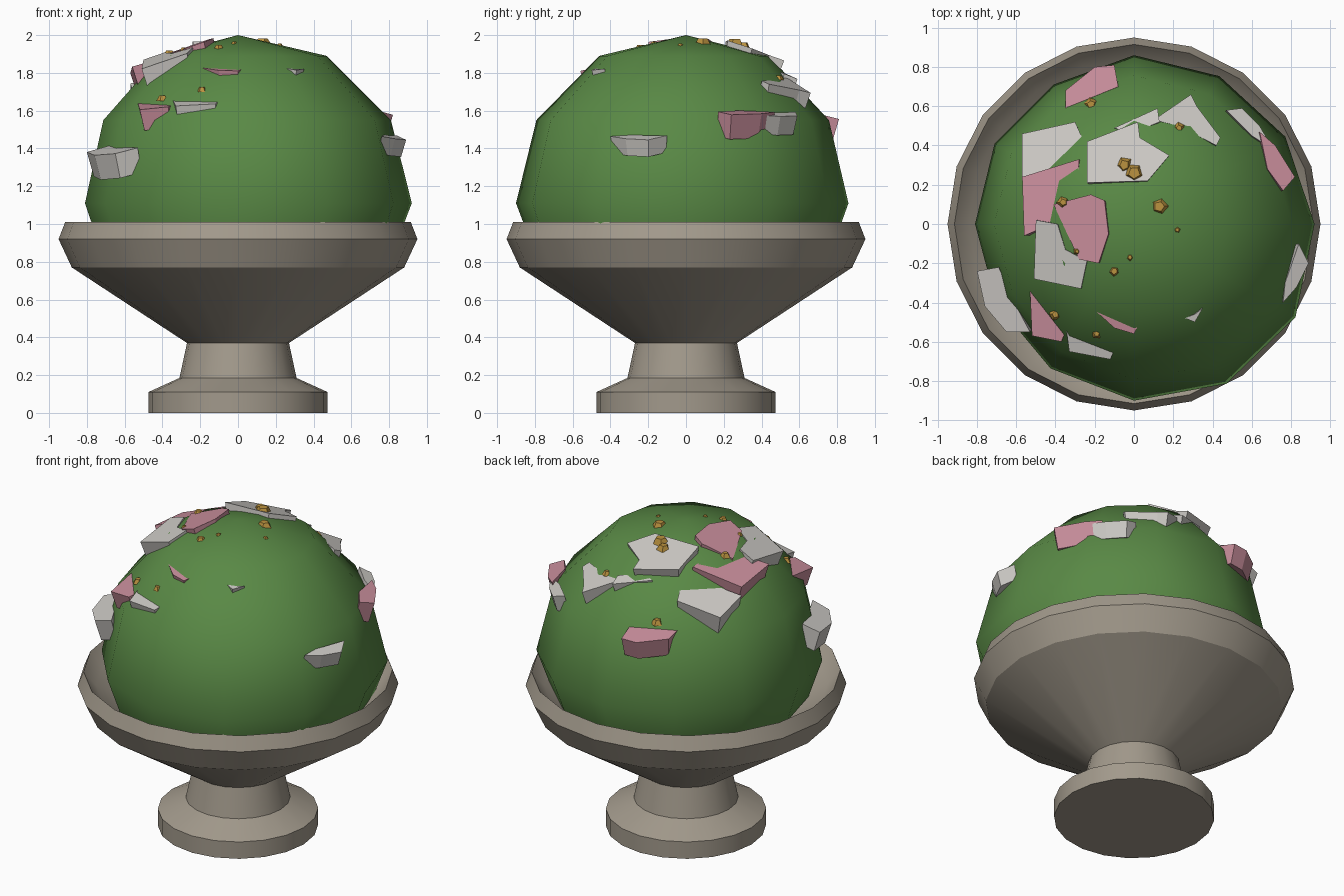
import bpy, bmesh, math, random
from mathutils import Vector

if "Cube" in bpy.data.objects:
    bpy.data.objects.remove(bpy.data.objects["Cube"])
random.seed(4)


def material(name, rgb):
    m = bpy.data.materials.new(name)
    m.diffuse_color = (*rgb, 1)
    m.use_nodes = True
    m.node_tree.nodes["Principled BSDF"].inputs["Base Color"].default_value = m.diffuse_color
    return m


STONE = material("stone", (0.36, 0.32, 0.26))
GREEN = material("leaf_green", (0.1, 0.25, 0.06))
WHITE = material("white_petal", (0.6, 0.58, 0.55))
PINK = material("pink_petal", (0.58, 0.27, 0.33))
GOLD = material("gold", (0.5, 0.29, 0.05))


def finish(bm, name, mat, smooth=None):
    bmesh.ops.remove_doubles(bm, verts=bm.verts, dist=0.0005)
    bmesh.ops.recalc_face_normals(bm, faces=bm.faces)
    me = bpy.data.meshes.new(name)
    bm.to_mesh(me)
    bm.free()
    ob = bpy.data.objects.new(name, me)
    bpy.context.collection.objects.link(ob)
    me.materials.append(mat)
    if smooth:
        bpy.ops.object.select_all(action='DESELECT')
        ob.select_set(True)
        bpy.context.view_layer.objects.active = ob
        bpy.ops.object.shade_smooth_by_angle(angle=math.radians(smooth))
    return ob


def loft(bm, profile, radii):
    """Stack rings of (scale, z); radii gives the radius per side."""
    n = len(radii)
    rings = [[bm.verts.new((s * r * math.cos(2 * math.pi * i / n),
                            s * r * math.sin(2 * math.pi * i / n), z))
              for i, r in enumerate(radii)] for s, z in profile]
    for a, b in zip(rings, rings[1:]):
        for i in range(n):
            j = (i + 1) % n
            bm.faces.new((a[i], a[j], b[j], b[i]))
    bm.faces.new(rings[0][::-1])
    bm.faces.new(rings[-1])


# Stone urn: foot, neck, flared bowl, rim and shallow inside
bm = bmesh.new()
loft(bm, [(.475, 0), (.475, .11), (.31, .185), (.27, .37), (.88, .77),
          (.95, .92), (.915, 1.01), (.84, .92), (.6, .8)], [1] * 20)
finish(bm, "urn", STONE, 25)

# Slightly uneven twelve-sided dome of foliage
RADII = [.92, .89, .87, .86, .82, .82, .81, .81, .85, .90, .94, .95]
bm = bmesh.new()
loft(bm, [(.9, .87), (1, 1.11), (.88, 1.55), (.51, 1.89), (.0001, 2.0)], RADII)
dome = finish(bm, "foliage", GREEN, 60)


# Blossoms: angular slabs leaning outward with the dome
def blossom(name, mat, z, slope, thick, *pts):
    pts = [Vector((*p, 0)) for p in pts]
    c = sum(pts, Vector()) / len(pts)
    out = c.normalized()
    bm = bmesh.new()
    top, low = [], []
    for p in pts:
        p.z = z - slope * (p - c).dot(out)
        q = Vector((c.x, c.y, p.z)).lerp(p, .93) - out * thick * .25
        q.z = p.z - thick
        top.append(bm.verts.new(p))
        low.append(bm.verts.new(q))
    n = len(pts)
    bm.faces.new(top)
    bm.faces.new(low[::-1])
    for i in range(n):
        j = (i + 1) % n
        bm.faces.new((top[i], low[i], low[j], top[j]))
    finish(bm, name, mat)


blossom("white_blossom_left", WHITE, 1.39, .3, .13, (-.80, -.24), (-.69, -.22),
        (-.61, -.40), (-.53, -.55), (-.65, -.55), (-.76, -.42))
blossom("pink_blossom_front", PINK, 1.63, .2, .11, (-.53, -.34), (-.38, -.42),
        (-.33, -.5), (-.37, -.6), (-.52, -.57))
blossom("white_blossom_front", WHITE, 1.65, .3, .11, (-.35, -.5), (-.23, -.52),
        (-.10, -.64), (-.12, -.69), (-.33, -.65))
blossom("pink_bud_front", PINK, 1.82, .2, .05, (-.21, -.43), (-.13, -.45),
        (.02, -.52), (0, -.56), (-.1, -.53))
blossom("white_blossom_upper_front", WHITE, 1.90, .4, .06, (-.27, -.37),
        (-.23, -.18), (-.1, -.17), (-.02, -.25), (-.03, -.41))
blossom("white_blossom_upper_left", WHITE, 1.89, .4, .11, (-.50, .02),
        (-.39, 0), (-.35, -.13), (-.24, -.19), (-.27, -.33), (-.51, -.28))
blossom("pink_blossom_top", PINK, 1.95, .35, .08, (-.41, .10), (-.22, .15),
        (-.15, .12), (-.13, -.05), (-.18, -.2), (-.28, -.18))
blossom("pink_blossom_side", PINK, 1.86, .35, .13, (-.57, .24), (-.28, .33),
        (-.29, .12), (-.42, 0), (-.56, -.06))
blossom("white_blossom_side", WHITE, 1.75, .4, .12, (-.57, .46), (-.3, .52),
        (-.26, .43), (-.33, .3), (-.57, .24))
blossom("pink_blossom_back", PINK, 1.57, .25, .12, (-.35, .68), (-.2, .8),
        (-.1, .81), (-.08, .70), (-.35, .59))
blossom("white_blossom_top", WHITE, 1.92, .35, .08, (-.24, .42), (.02, .52),
        (.03, .44), (.18, .35), (.07, .22), (-.24, .21))
blossom("white_petal_back", WHITE, 1.80, .4, .06, (-.1, .49), (.12, .59),
        (.13, .52), (-.02, .46))
blossom("white_blossom_back", WHITE, 1.74, .4, .08, (.10, .53), (.29, .66),
        (.32, .6), (.44, .44), (.42, .40), (.23, .5))
blossom("white_blossom_right_back", WHITE, 1.58, .3, .1, (.47, .58), (.55, .59),
        (.64, .5), (.71, .38), (.6, .45))
blossom("pink_blossom_right", PINK, 1.59, .2, .13, (.64, .47), (.72, .4),
        (.82, .24), (.76, .17), (.68, .28))
blossom("white_blossom_right", WHITE, 1.46, .3, .09, (.84, -.10), (.89, -.2),
        (.83, -.32), (.76, -.40), (.77, -.3))
blossom("white_bud_front", WHITE, 1.82, .2, .03, (.26, -.48), (.31, -.46),
        (.35, -.43), (.31, -.5))

# Gold flower centres, dropped onto whatever surface lies below
bpy.context.view_layer.update()
targets = [o for o in bpy.context.scene.objects if o.name != "urn"]
for i, (x, y, r) in enumerate([(-.22, .61, .04), (-.05, .3, .05), (0, .26, .06),
                               (.23, .49, .03), (.13, .09, .055), (.22, -.03, .02),
                               (-.36, .11, .035), (-.02, -.17, .02),
                               (-.1, -.24, .035), (-.29, -.14, .02),
                               (-.4, -.46, .035), (-.19, -.56, .03)]):
    z = max(h[1].z for h in (o.ray_cast((x, y, 3), (0, 0, -1)) for o in targets)
            if h[0])
    bm = bmesh.new()
    bmesh.ops.create_cone(bm, cap_ends=True, segments=5, radius1=r,
                          radius2=r * .5, depth=r)
    turn = random.random() * 6
    for v in bm.verts:
        a = math.atan2(v.co.y, v.co.x) + turn
        d = v.co.xy.length * random.uniform(.85, 1.1)
        v.co = (x + d * math.cos(a), y + d * math.sin(a), z + v.co.z * .8)
    finish(bm, f"flower_centre_{i + 1}", GOLD)
